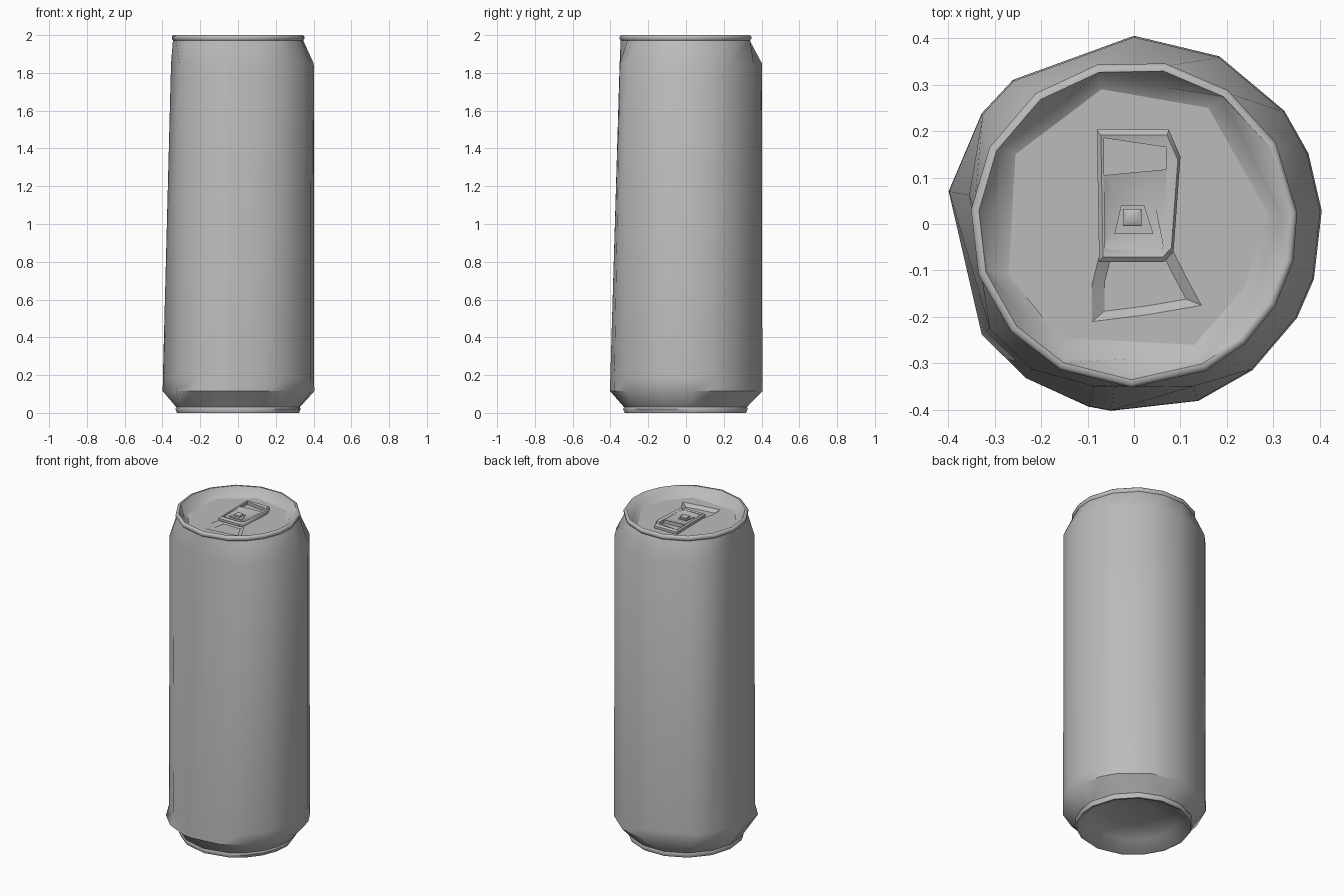
import bpy, bmesh
from math import cos, sin, radians

cube = bpy.data.objects.get("Cube")
if cube:
    bpy.data.objects.remove(cube, do_unlink=True)

metal = bpy.data.materials.new("brushed_grey")
metal.use_nodes = True
GREY = (0.5, 0.5, 0.5, 1)
metal.diffuse_color = GREY
metal.node_tree.nodes["Principled BSDF"].inputs["Base Color"].default_value = GREY


def loft(name, rings, caps=(False, False), closed=False, angle=40, flip=False):
    """Skin a stack of equal-length rings, with optional end caps."""
    bm = bmesh.new()
    vs = [[bm.verts.new(p) for p in ring] for ring in rings]
    pairs = list(zip(vs, vs[1:])) + ([(vs[-1], vs[0])] if closed else [])
    for a, b in pairs:
        n = len(a)
        for i in range(n):
            j = (i + 1) % n
            bm.faces.new((a[i], a[j], b[j], b[i]))
    if caps[0]:
        bm.faces.new(vs[0][::-1])
    if caps[1]:
        bm.faces.new(vs[-1])
    if flip:
        bmesh.ops.reverse_faces(bm, faces=bm.faces)
    me = bpy.data.meshes.new(name)
    bm.to_mesh(me)
    bm.free()
    me.materials.append(metal)
    ob = bpy.data.objects.new(name, me)
    bpy.context.collection.objects.link(ob)
    bpy.ops.object.select_all(action='DESELECT')
    ob.select_set(True)
    bpy.context.view_layer.objects.active = ob
    bpy.ops.object.shade_smooth_by_angle(angle=radians(angle))


def polar(angles, r, z):
    radii = r if isinstance(r, list) else [r] * len(angles)
    return [(q * cos(radians(a)), q * sin(radians(a)), z) for a, q in zip(angles, radii)]


def flat(points, z, scale=1.0):
    """Outline at height z, scaled about its own centre."""
    cx = sum(p[0] for p in points) / len(points)
    cy = sum(p[1] for p in points) / len(points)
    return [(cx + (x - cx) * scale, cy + (y - cy) * scale, z) for x, y in points]


def with_midpoints(points):
    out = []
    for p, q in zip(points, points[1:] + points[:1]):
        out += [p, ((p[0] + q[0]) / 2, (p[1] + q[1]) / 2)]
    return out


# Irregular facets of the wall, and the rounder facets of the rim
wall = [4, 22, 37, 63, 90, 130, 144, 170, 216, 235, 256, 263, 290, 309, 330, 343]
rim = [4, 30, 55, 79, 103, 127, 152, 175, 198, 221, 243, 269, 296, 313, 330, 347]
# The shoulder is flattened towards the right and the front
dents = {170: 0.36, 216: 0.384, 235: 0.382, 256: 0.36, 263: 0.354, 290: 0.372}
shoulder = [dents.get(a, 0.402) for a in wall]
# Just above the foot only the front right corner is flattened
waist = [0.388 if a in (216, 235) else 0.404 for a in wall]

# Body: wall, sloping shoulder and tapered foot
loft("can_body", [
    polar(rim, 0.328, 0.03),
    polar(wall, 0.405, 0.115),
    polar(wall, waist, 0.18),
    polar(wall, shoulder, 1.85),
    polar(rim, 0.346, 1.972),
], angle=42)

# Rolled foot and hollow base
loft("base_dome", [
    polar(rim, 0.328, 0.03),
    polar(rim, 0.333, 0.02),
    polar(rim, 0.324, 0.0),
    polar(rim, 0.312, 0.0),
    polar(rim, 0.25, 0.055),
    polar(rim, 0.12, 0.085),
], caps=(False, True), angle=50, flip=True)

# Rolled rim, stepping in to an eight-sided inner wall
inner = with_midpoints([(0.315, 0.02), (0.19, 0.27), (-0.075, 0.32), (-0.285, 0.16),
                        (-0.31, -0.1), (-0.15, -0.29), (0.14, -0.29), (0.26, -0.15)])
lid_edge = with_midpoints([(0.29, 0.02), (0.16, 0.25), (-0.07, 0.29), (-0.255, 0.15),
                           (-0.27, -0.11), (-0.16, -0.245), (0.13, -0.26), (0.235, -0.14)])
loft("top_rim", [
    polar(rim, 0.346, 1.972),
    polar(rim, 0.352, 1.98),
    polar(rim, 0.352, 1.992),
    polar(rim, 0.345, 2.0),
    polar(rim, 0.335, 2.0),
    flat(inner, 1.965),
    flat(lid_edge, 1.948),
], angle=50)

# Lid with the pressed mouth panel
panel = with_midpoints([(0.11, -0.11), (0.08, -0.05), (0.0, -0.05), (-0.07, -0.05),
                        (-0.09, -0.13), (-0.09, -0.21), (0.03, -0.195), (0.145, -0.175)])
loft("lid", [
    flat(lid_edge, 1.948),
    flat(panel, 1.948),
    flat(panel, 1.93, 0.75),
], caps=(False, True), angle=15)

# Pull tab: bevelled frame around an opening
outer = [(-0.08, 0.203), (-0.075, -0.082), (0.065, -0.082), (0.085, -0.06), (0.1, 0.145), (0.075, 0.203)]
hole = [(-0.065, 0.185), (-0.062, -0.055), (0.055, -0.06), (0.065, -0.045), (0.07, 0.12), (0.07, 0.165)]
loft("tab_frame", [
    flat(outer, 1.95), flat(outer, 1.965), flat(outer, 1.974, 0.92),
    flat(hole, 1.97), flat(hole, 1.95),
], closed=True, flip=True)

# Web below the finger hole, dipping towards the rivet
web = [(-0.066, 0.105), (-0.066, -0.065), (0.066, -0.065), (0.074, 0.118)]
dip = [(-0.045, 0.07), (-0.057, -0.022), (0.06, -0.022), (0.04, 0.07)]
loft("tab_web", [flat(web, 1.949), flat(web, 1.97), flat(dip, 1.958)], caps=(True, True))

# Rivet tongue and rivet
tongue = [(-0.028, 0.04), (-0.042, -0.022), (0.042, -0.022), (0.022, 0.04)]
loft("rivet_tongue", [flat(tongue, 1.955), flat(tongue, 1.963)], caps=(False, True))
rivet = [(-0.024, 0.032), (-0.024, -0.004), (0.016, -0.004), (0.016, 0.032)]
loft("rivet", [flat(rivet, 1.94), flat(rivet, 1.972), flat(rivet, 1.977, 0.6)], caps=(False, True))
